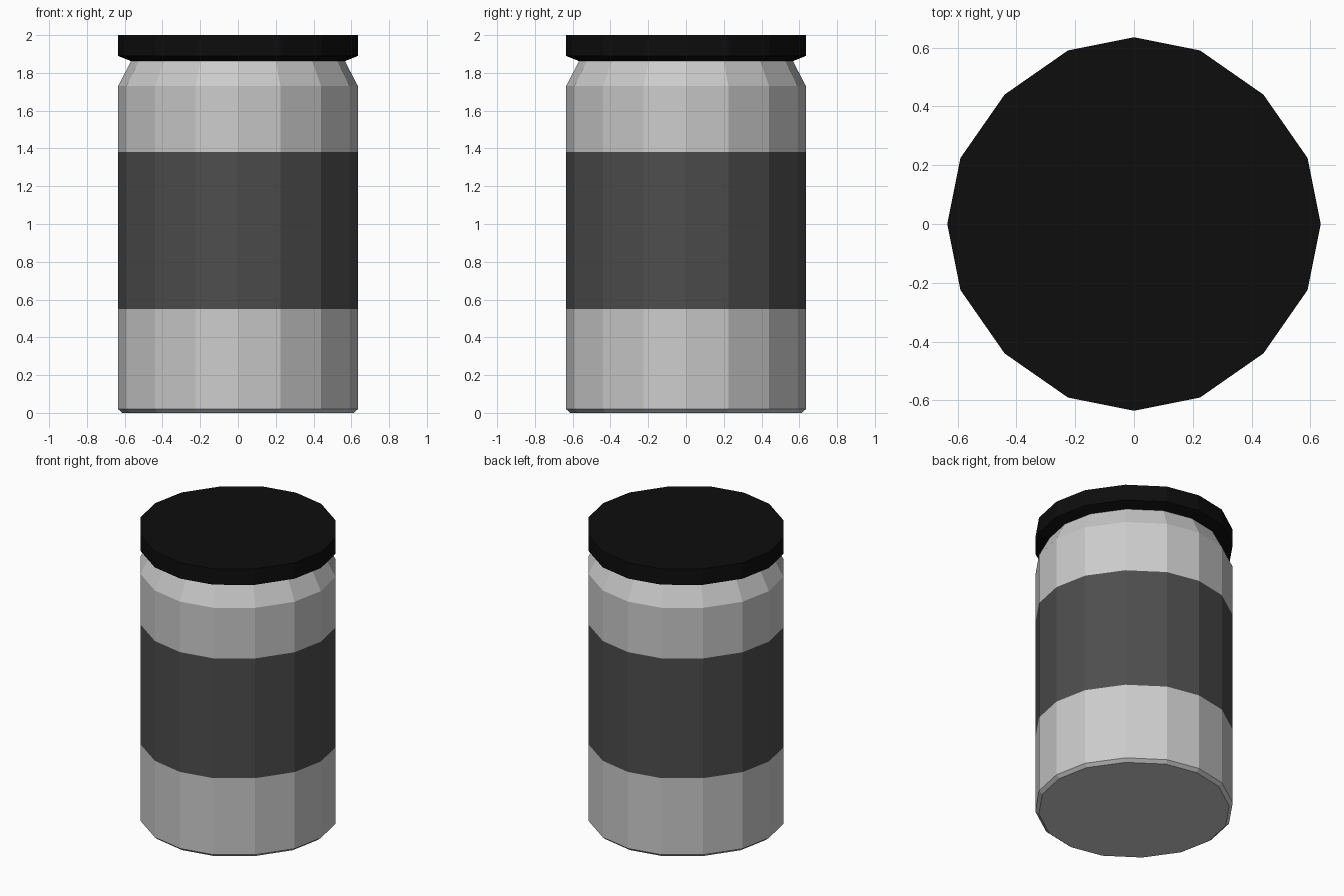
import bpy, bmesh

if "Cube" in bpy.data.objects:
    bpy.data.objects.remove(bpy.data.objects["Cube"])

# One quarter of the slightly squared 16-sided outline, as fractions of the radius
R = 0.635
QUARTER = [(1.0, 0.0), (0.929, 0.354), (0.693, 0.693), (0.354, 0.929)]
OUTLINE = []
for c, s in [(1, 0), (0, 1), (-1, 0), (0, -1)]:
    OUTLINE += [(x * c - y * s, x * s + y * c) for x, y in QUARTER]


def shell(name, profile, color=None, cap_bottom=False, cap_top=False):
    """Stack outline rings at (radius, z) and skin them with flat faces."""
    bm = bmesh.new()
    rings = [[bm.verts.new((x * r, y * r, z)) for x, y in OUTLINE] for r, z in profile]
    n = len(OUTLINE)
    for a, b in zip(rings, rings[1:]):
        for i in range(n):
            j = (i + 1) % n
            bm.faces.new((a[i], a[j], b[j], b[i]))
    if cap_bottom:
        bm.faces.new(rings[0][::-1])
    if cap_top:
        bm.faces.new(rings[-1])
    mesh = bpy.data.meshes.new(name)
    bm.to_mesh(mesh)
    bm.free()
    obj = bpy.data.objects.new(name, mesh)
    bpy.context.collection.objects.link(obj)
    if color:
        mat = bpy.data.materials.new(name + "_material")
        mat.diffuse_color = (*color, 1)
        mat.use_nodes = True
        mat.node_tree.nodes["Principled BSDF"].inputs["Base Color"].default_value = mat.diffuse_color
        mesh.materials.append(mat)
    return obj


# Jar body: chamfered base, flush label band, sloped shoulder
shell("jar_base", [(0.612, 0), (R, 0.02), (R, 0.55)], cap_bottom=True)
shell("label_band", [(R, 0.55), (R, 1.38)], (0.075, 0.075, 0.075))
shell("jar_shoulder", [(R, 1.38), (R, 1.73), (0.565, 1.865)])

# Lid with a tapered lower rim
shell("lid", [(0.565, 1.862), (R, 1.89), (R, 2.0)], (0.004, 0.004, 0.004),
      cap_bottom=True, cap_top=True)
